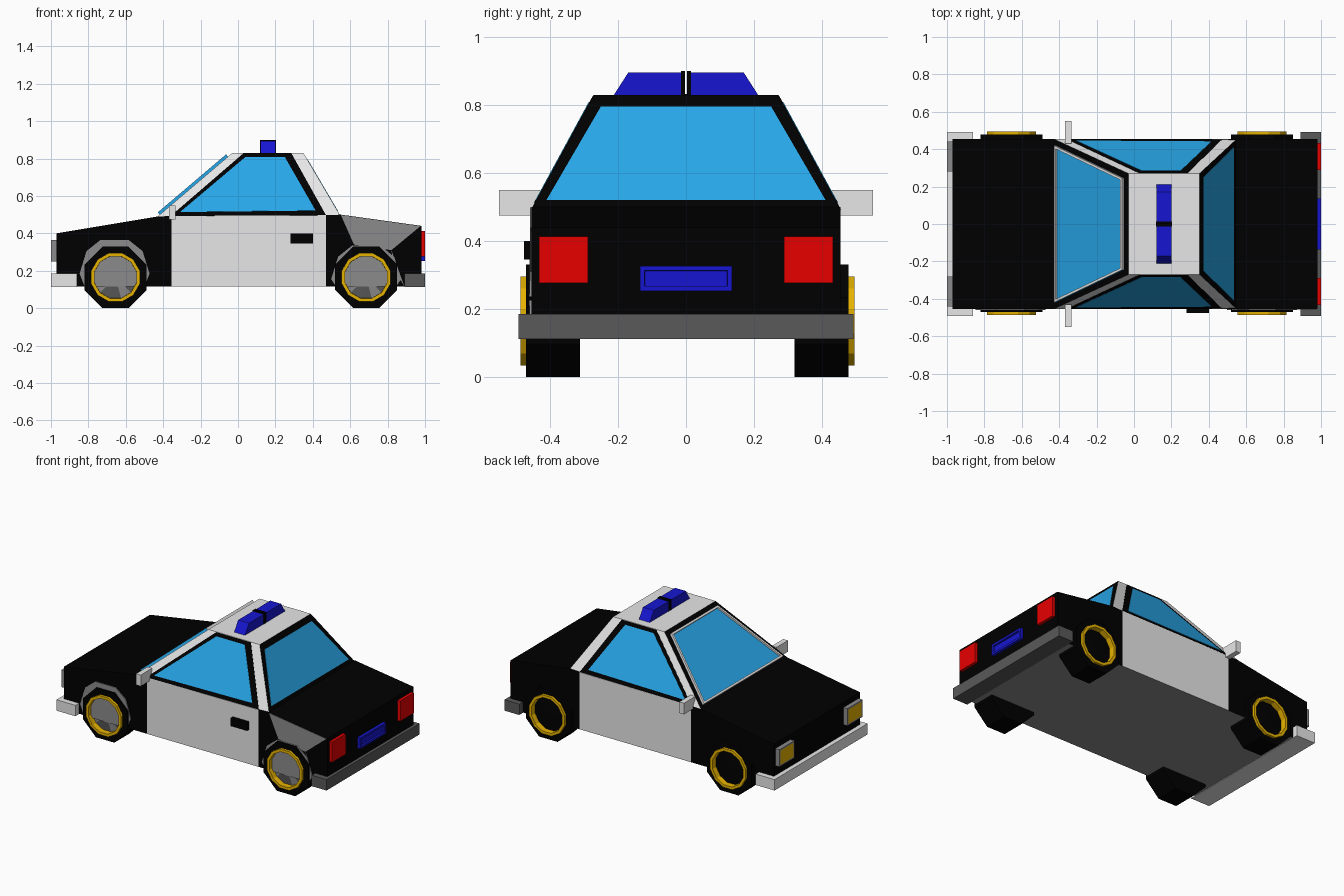
import bpy, bmesh
from math import sin, cos, pi
from mathutils import Vector

cube = bpy.data.objects.get("Cube")
if cube:
    bpy.data.objects.remove(cube, do_unlink=True)


def material(name, r, g, b):
    m = bpy.data.materials.new(name)
    m.use_nodes = True
    m.diffuse_color = (r, g, b, 1)
    m.node_tree.nodes["Principled BSDF"].inputs["Base Color"].default_value = (r, g, b, 1)
    return m


BLACK = material("black", 0, 0, 0)
LIGHT = material("light grey", .8, .8, .8)
MID = material("mid grey", .26, .26, .26)
DARK = material("dark grey", .1, .1, .1)
GLASS = material("window blue", .02, .38, .8)
BLUE = material("deep blue", .008, .008, .64)
RED = material("red", .8, 0, 0)
GOLD = material("gold", .8, .45, 0)


def finish(name, bm, mats):
    mesh = bpy.data.meshes.new(name)
    bm.to_mesh(mesh)
    bm.free()
    for m in mats:
        mesh.materials.append(m)
    ob = bpy.data.objects.new(name, mesh)
    bpy.context.collection.objects.link(ob)
    return ob


def prism(name, points, push, mats, rule=None, inset=0, depth=0):
    """Extrude a polygon along push; optionally inset and sink the far face in the second colour."""
    bm = bmesh.new()
    push = Vector(push)
    a = [bm.verts.new(Vector(p)) for p in points]
    b = [bm.verts.new(Vector(p) + push) for p in points]
    n = len(a)
    bm.faces.new(a)
    for i in range(n):
        bm.faces.new((a[i], a[(i + 1) % n], b[(i + 1) % n], b[i]))
    far = bm.faces.new(b)
    bmesh.ops.recalc_face_normals(bm, faces=bm.faces)
    if rule:
        for f in bm.faces:
            f.material_index = rule(f.normal)
    if inset:
        bmesh.ops.inset_region(bm, faces=[far], thickness=inset, use_even_offset=True)
        if depth:
            bmesh.ops.inset_region(bm, faces=[far], thickness=.001, depth=-depth)
        far.material_index = 1
    return finish(name, bm, mats)


def plate(name, points, outward, thick, mats, **kw):
    """Thin slab standing on the plane of the points, on the outward side."""
    p = [Vector(q) for q in points]
    normal = (p[1] - p[0]).cross(p[2] - p[0]).normalized()
    if normal.dot(Vector(outward)) < 0:
        normal = -normal
    return prism(name, p, normal * thick, mats, **kw)


def box(name, x, y, z, mats, **kw):
    corners = [(x[0], y[0], z[0]), (x[0], y[1], z[0]), (x[0], y[1], z[1]), (x[0], y[0], z[1])]
    return prism(name, corners, (x[1] - x[0], 0, 0), mats, **kw)


def profile(name, xz, y0, y1, mats, **kw):
    return prism(name, [(x, y0, z) for x, z in xz], (0, y1 - y0, 0), mats, **kw)


def polygon(cx, cz, r, n):
    return [(cx + r * cos((i + .5) * 2 * pi / n), cz + r * sin((i + .5) * 2 * pi / n)) for i in range(n)]


# Lower body: front, doors and rear, with a grey floor
W, FLOOR = .455, .115
under = lambda n: 1 if n.z < -.9 else 0
profile("front_body", [(-.97, FLOOR), (-.97, .40), (-.43, .49), (-.355, .493), (-.355, FLOOR)],
        -W, W, [BLACK, MID], rule=under)
profile("door_section", [(-.355, FLOOR), (-.355, .493), (.47, .497), (.47, FLOOR)],
        -W, W, [LIGHT, MID], rule=under)
profile("rear_body", [(.47, FLOOR), (.47, .497), (.55, .50), (.98, .44), (.98, FLOOR)],
        -W, W, [BLACK, MID], rule=under)

# Cabin: tapered block with black ends and light sides and roof
BASE, ROOF = .49, .83
up = lambda z: (z - BASE) / (ROOF - BASE)
side_y = lambda z: W - .185 * up(z)
front_x = lambda z: -.43 + .40 * up(z)
rear_x = lambda z: .55 - .20 * up(z)
bm = bmesh.new()
rings = [[bm.verts.new((x, y, z)) for x, y in
          ((front_x(z), -side_y(z)), (rear_x(z), -side_y(z)), (rear_x(z), side_y(z)), (front_x(z), side_y(z)))]
         for z in (BASE, ROOF)]
for ring in rings:
    bm.faces.new(ring)
for i in range(4):
    j = (i + 1) % 4
    bm.faces.new((rings[0][i], rings[0][j], rings[1][j], rings[1][i]))
bmesh.ops.recalc_face_normals(bm, faces=bm.faces)
for f in bm.faces:
    f.material_index = 1 if abs(f.normal.x) > .5 else 0
finish("cabin", bm, [LIGHT, BLACK])


# Windscreen with a raised frame, and rear window
def end_quad(fx, low, high, y_low, y_high):
    return [(fx(low), -y_low, low), (fx(low), y_low, low), (fx(high), y_high, high), (fx(high), -y_high, high)]


plate("windscreen", end_quad(front_x, .50, .81, .42, .245), (-1, 0, 1), .016,
      [LIGHT, GLASS], rule=lambda n: 1 if n.y < -.5 else 0, inset=.013, depth=.012)
plate("rear_window", end_quad(rear_x, .52, .795, .41, .25), (1, 0, 1), .002, [GLASS])

for s, tag in ((-1, "right"), (1, "left")):
    # Side windows in black frames
    for part, quad, thick, mat in (
            ("frame", [(-.36, .492), (.03, .828), (.285, .828), (.47, .497)], .002, BLACK),
            ("glass", [(-.31, .512), (.04, .807), (.25, .807), (.415, .52)], .004, GLASS)):
        plate(f"{tag}_window_{part}", [(x, s * side_y(z), z) for x, z in quad], (0, s, 1), thick, [mat])

    # Mirrors, headlights, tail lights
    box(f"{tag}_mirror", (-.37, -.335), (s * .43, s * .55), (.475, .55), [LIGHT])
    box(f"{tag}_headlight", (-.96, -1.0), (s * .28, s * .44), (.25, .365), [MID, GOLD], inset=.01)
    box(f"{tag}_tail_light", (.97, 1.0), (s * .288, s * .432), (.277, .413), [RED])

    # Roof light and its divider
    prism(f"{tag}_roof_light", [(.12, s * .01, .825), (.12, s * .215, .825), (.12, s * .17, .895), (.12, s * .01, .895)],
          (.08, 0, 0), [BLUE])
    box(f"{tag}_light_divider", (.118, .202), (s * .003, s * .014), (.825, .90), [BLACK])

    # Wheels: dished tyre, deep rim ring and faceted hub
    out = lambda d: s * d + .004
    for cx, end in ((-.655, "front"), (.685, "rear")):
        cz = .165
        profile(f"{end}_{tag}_tyre", polygon(cx, cz, .179, 8), out(.315), out(.474),
                [BLACK, BLACK], inset=.042, depth=.06)
        profile(f"{end}_{tag}_rim", polygon(cx, cz, .135, 12), out(.42), out(.491),
                [GOLD, BLACK], inset=.018, depth=.04)
        bm = bmesh.new()
        tip = bm.verts.new((cx, out(.462), cz))
        edge = [bm.verts.new((x, out(.453), z)) for x, z in polygon(cx, cz, .116, 12)]
        for i in range(12):
            f = bm.faces.new((tip, edge[i], edge[(i + 1) % 12]))
            f.material_index = 1 if i % 3 == 0 else 0
            f.normal_update()
            if f.normal.y * s < 0:
                f.normal_flip()
        finish(f"{end}_{tag}_hub", bm, [DARK, MID] if s < 0 else [BLACK, BLACK])

box("roof_light_base", (.118, .202), (-.012, .012), (.825, .833), [BLACK])

# Grey wheel arches and rear wing panels on the right side only
half_arch = [(.16, FLOOR), (.187, .185), (.15, .305), (.075, .365)]
for cx, end, drop in ((-.66, "front", 0), (.685, "rear", .03)):
    arch = [(cx + x, max(z - drop, FLOOR)) for x, z in half_arch]
    arch += [(cx - x, max(z - drop, FLOOR)) for x, z in reversed(half_arch)]
    profile(f"{end}_right_arch", arch, -W, -W - .005, [MID])
profile("right_wing_panel", [(.55, .498), (.975, .438), (.82, .31), (.62, .34)], -W, -W - .003, [MID])
profile("right_wing_sliver", [(.82, .31), (.89, FLOOR), (.84, .20)], -W, -W - .003, [MID])

# Door handle, on the right side only
box("door_handle", (.28, .40), (-W, -.477), (.345, .40), [BLACK])

# Bumpers and rear plate
box("front_bumper", (-1.0, -.86), (-.492, .492), (.112, .185), [LIGHT])
box("rear_bumper", (.89, 1.0), (-.492, .492), (.112, .185), [DARK])
box("rear_plate", (.97, 1.0), (-.136, .136), (.253, .327), [BLUE, BLUE], inset=.014, depth=.012)
